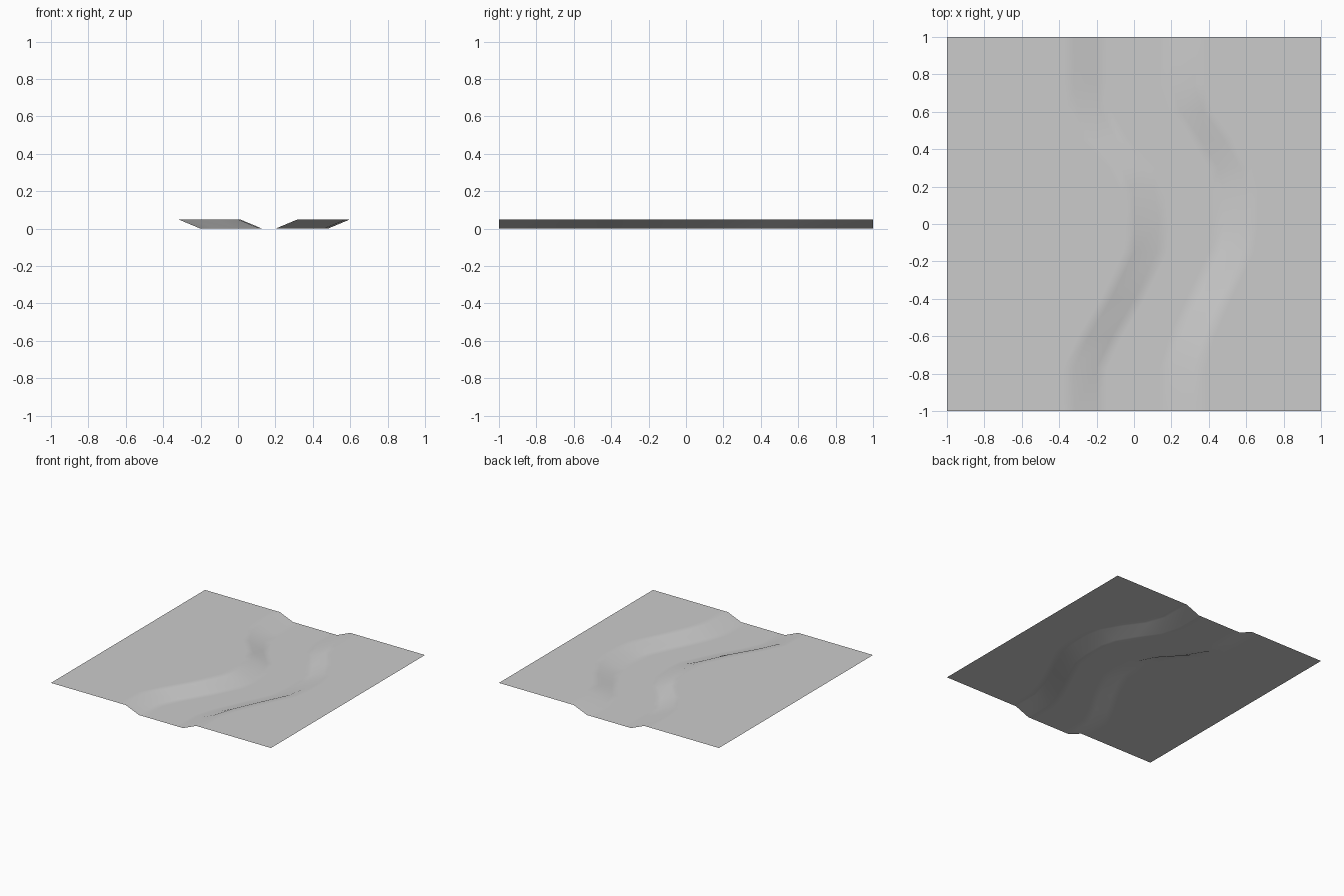
import bpy
import bmesh

cube = bpy.data.objects.get("Cube")
if cube:
    bpy.data.objects.remove(cube, do_unlink=True)

# One plain grey for the whole ground
grey = bpy.data.materials.new("ground_grey")
grey.use_nodes = True
colour = (0.6, 0.6, 0.6, 1)
grey.diffuse_color = colour
grey.node_tree.nodes["Principled BSDF"].inputs["Base Color"].default_value = colour

# Course of the river bed: y, left foot of bank, right foot of bank
COURSE = [
    (-1, -0.2, 0.2), (-0.77, -0.2, 0.2), (-0.6, -0.12, 0.25),
    (-0.4, 0, 0.34), (-0.15, 0.12, 0.46), (0, 0.13, 0.48),
    (0.18, 0.11, 0.48), (0.3, 0.05, 0.45), (0.45, -0.09, 0.36),
    (0.6, -0.18, 0.25), (0.75, -0.2, 0.2), (1, -0.2, 0.2),
]
DEPTH = 0.05
BANK = 0.12     # width of the sloping bank
MARGIN = 0.06   # narrow strips that keep the shading close to the bank


def section(y, left, right):
    """Cross-section of the ground at one place along the river."""
    bank_l, bank_r = left - BANK, right + BANK
    return [
        (-1, y, DEPTH), (bank_l - MARGIN, y, DEPTH), (bank_l, y, DEPTH),
        (left, y, 0), (left + MARGIN, y, 0),
        (right - MARGIN, y, 0), (right, y, 0),
        (bank_r, y, DEPTH), (bank_r + MARGIN, y, DEPTH), (1, y, DEPTH),
    ]


# Loft the cross-sections into one open sheet
bm = bmesh.new()
rows = [[bm.verts.new(p) for p in section(*c)] for c in COURSE]
for a, b in zip(rows, rows[1:]):
    for i in range(len(a) - 1):
        face = bm.faces.new((a[i], a[i + 1], b[i + 1], b[i]))
        face.smooth = True
mesh = bpy.data.meshes.new("river_ground")
bm.to_mesh(mesh)
bm.free()
mesh.materials.append(grey)
ground = bpy.data.objects.new("river_ground", mesh)
bpy.context.collection.objects.link(ground)
